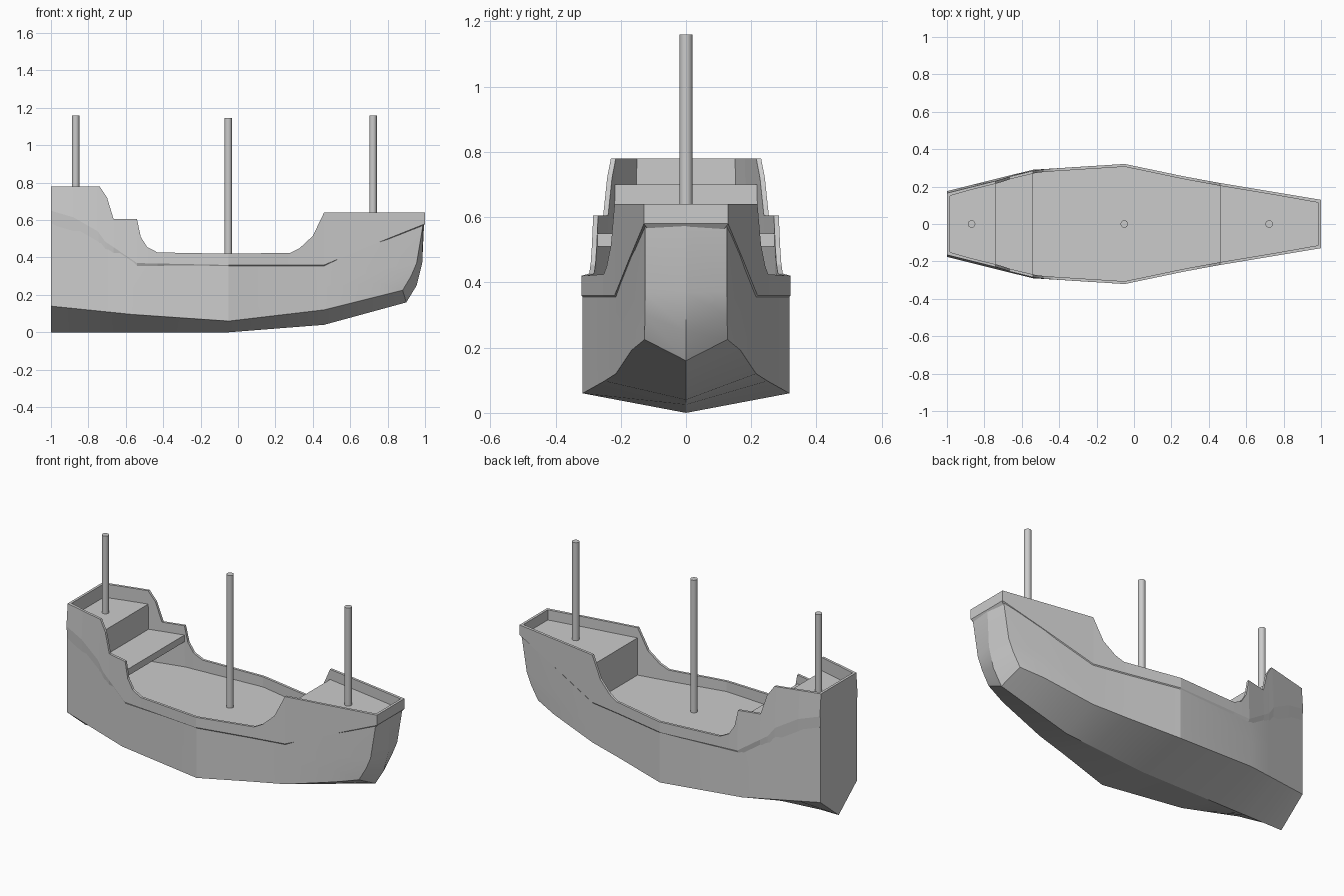
import bpy, bmesh

if "Cube" in bpy.data.objects:
    bpy.data.objects.remove(bpy.data.objects["Cube"])

# plan half-width, bulwark top, bulwark lower edge, chine and keel as (x, value) profiles
WIDTH = [(-1, .172), (-.74, .237), (-.54, .286), (-.05, .317), (.27, .25), (.46, .215), (1, .125)]
TOP = [(-1, .78), (-.74, .78), (-.70, .72), (-.665, .605), (-.54, .605), (-.52, .51), (-.485, .455),
       (-.43, .427), (-.05, .42), (.28, .425), (.33, .45), (.40, .515), (.46, .64), (1, .64)]
LOW = [(-1, .65), (-.88, .615), (-.75, .54), (-.71, .485), (-.54, .37), (-.05, .36), (.46, .36),
       (.75, .48), (1, .58)]
CHINE = [(-1, .14), (-.56, .095), (-.05, .06), (.46, .12), (.88, .225)]
KEEL = [(-1, 0), (-.56, 0), (-.05, 0), (.46, .04), (.9, .16)]
WALL = .015


def at(profile, x):
    for (x0, v0), (x1, v1) in zip(profile, profile[1:]):
        if x <= x1:
            return v0 + (v1 - v0) * (x - x0) / (x1 - x0)
    return profile[-1][1]


def mesh_object(name, polys, mirror=False, smooth=None):
    bm = bmesh.new()
    for s in ((1, -1) if mirror else (1,)):
        for poly in polys:
            vs = [bm.verts.new((x, y * s, z)) for x, y, z in poly]
            bm.faces.new(vs if s == 1 else vs[::-1])
    bmesh.ops.remove_doubles(bm, verts=bm.verts, dist=1e-4)
    bmesh.ops.dissolve_degenerate(bm, edges=bm.edges, dist=1e-5)
    bmesh.ops.recalc_face_normals(bm, faces=bm.faces)
    me = bpy.data.meshes.new(name)
    bm.to_mesh(me)
    bm.free()
    ob = bpy.data.objects.new(name, me)
    bpy.context.collection.objects.link(ob)
    if smooth:
        bpy.ops.object.select_all(action='DESELECT')
        ob.select_set(True)
        bpy.context.view_layer.objects.active = ob
        bpy.ops.object.shade_smooth_by_angle(angle=smooth)
    return ob


def loft(columns, close=False):
    quads = []
    for a, b in zip(columns, columns[1:]):
        n = len(a)
        for i in range(n if close else n - 1):
            j = (i + 1) % n
            quads.append([a[i], b[i], b[j], a[j]])
    return quads


# hull shell: keel, chine and side rows, then the blunt bow panel
columns = []
for x in (-1, -.88, -.75, -.71, -.56, -.05, .27, .46, .75):
    y, c, top = at(WIDTH, x), at(CHINE, x), at(LOW, x)
    columns.append([(x, 0, at(KEEL, x))] + [(x, y, c + (top - c) * t) for t in (0, .25, .5, 1)])
bow_edge = [(.88, .127, .225), (.925, .126, .30), (.955, .125, .37), (.99, .125, .58)]
bow_centre = [(.90, 0, .16), (.955, 0, .25), (.985, 0, .37), (.995, 0, .58)]
columns.append([bow_centre[0]] + bow_edge)
transom = [columns[0] + [(-1, 0, .65)]]
mesh_object("hull", loft(columns) + loft([bow_edge, bow_centre]) + transom, True, .26)

# bulwark: thin raised wall running round the hull edge
stations = sorted({p[0] for p in TOP + LOW + WIDTH})
ring = []
for x in stations:
    y, top, low = at(WIDTH, x) + .004, at(TOP, x), at(LOW, x)
    lean = .03 * max(0, top - .42) if x < -.4 else 0
    xi = max(-1 + WALL, min(1 - WALL, x))
    base = .56 if x > .47 else .34
    ring.append([(x, y, low), (x, y - lean, top), (xi, y - lean - WALL, top), (xi, y - WALL, min(base, low))])
stern_mid = [(p[0], 0, p[2]) for p in ring[0]]
bow_mid = [(p[0], 0, p[2]) for p in ring[-1]]
mesh_object("bulwark", loft([stern_mid] + ring + [bow_mid], True), True)


def edge_y(x):
    return at(WIDTH, x) - .008


def deck_outline(x0, x1, z):
    xs = [x0] + [x for x, _ in WIDTH if x0 < x < x1] + [x1]
    return [(x, edge_y(x), z) for x in xs] + [(x, -edge_y(x), z) for x in reversed(xs)]


def step_wall(x, z0, z1):
    y = edge_y(x)
    return [(x, -y, z0), (x, y, z0), (x, y, z1), (x, -y, z1)]


# decks, each with the wall that steps up to it
mesh_object("main_deck", [deck_outline(-.74, .46, .36)])
mesh_object("poop_deck", [deck_outline(-.99, -.74, .70), step_wall(-.74, .36, .70)])
mesh_object("fore_deck", [deck_outline(.46, .985, .58), step_wall(.46, .36, .58)])
mesh_object("quarter_deck", [deck_outline(-.74, -.54, .55), step_wall(-.54, .51, .55),
                             deck_outline(-.74, -.54, .51)])

# masts
for name, x, z0, z1 in (("mizzen_mast", -.868, .70, 1.16), ("main_mast", -.052, .36, 1.145),
                        ("fore_mast", .722, .58, 1.16)):
    bpy.ops.mesh.primitive_cylinder_add(vertices=16, radius=.02, depth=z1 - z0, location=(x, 0, (z0 + z1) / 2))
    bpy.context.object.name = name
    bpy.ops.object.shade_smooth_by_angle(angle=.6)
